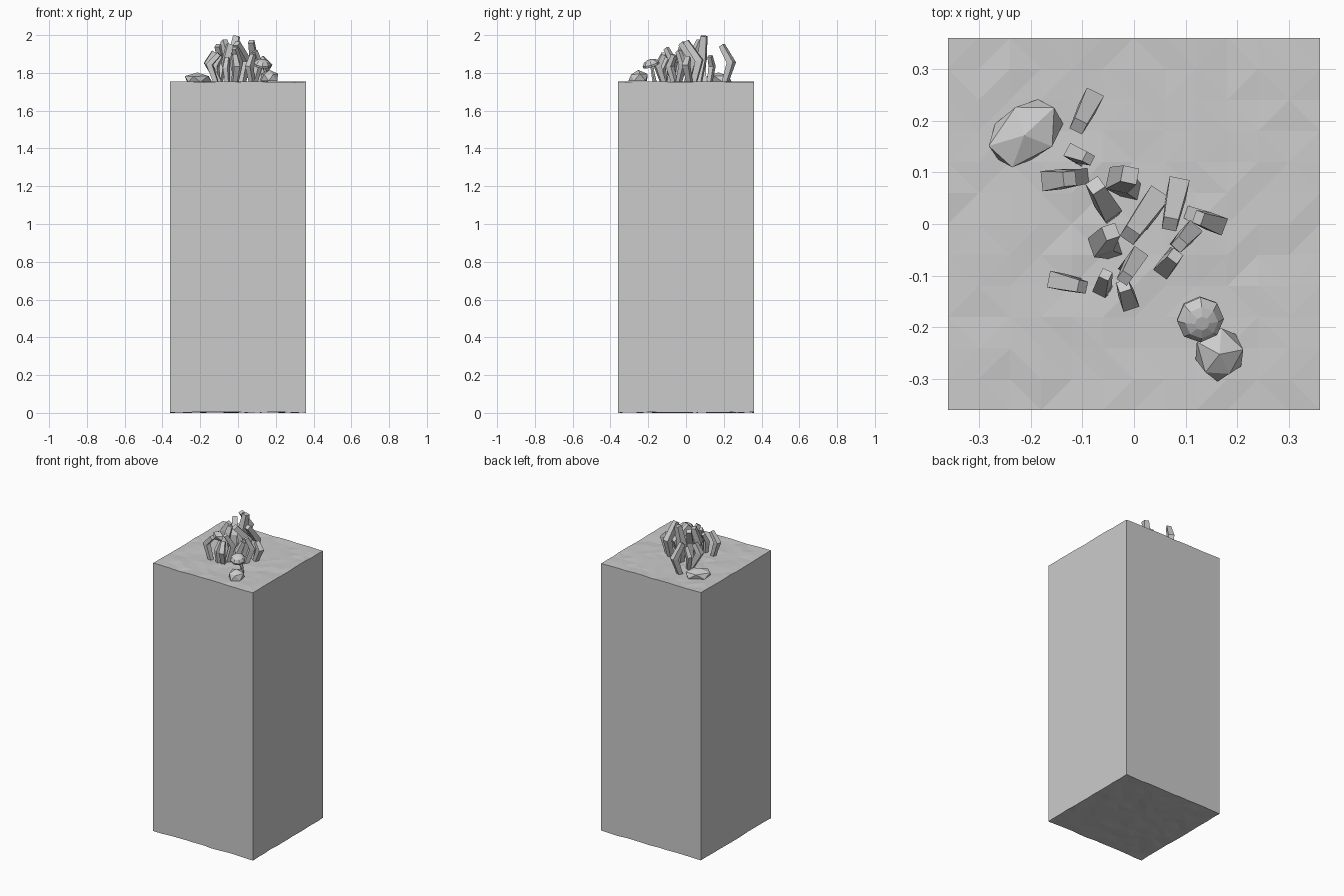
import bpy, bmesh, math, random
from mathutils import Vector, Matrix

random.seed(4)
if "Cube" in bpy.data.objects:
    bpy.data.objects.remove(bpy.data.objects["Cube"])

STONE = (0.6, 0.6, 0.6, 1)
GROUND = 1.755
HALF = 0.361

mat = bpy.data.materials.new("pale grey")
mat.use_nodes = True
mat.diffuse_color = STONE
mat.node_tree.nodes["Principled BSDF"].inputs["Base Color"].default_value = STONE


def finish(bm, name):
    bmesh.ops.recalc_face_normals(bm, faces=bm.faces)
    mesh = bpy.data.meshes.new(name)
    bm.to_mesh(mesh)
    bm.free()
    mesh.materials.append(mat)
    obj = bpy.data.objects.new(name, mesh)
    bpy.context.collection.objects.link(obj)
    return obj


def tube(name, points, widths, sides=4, depth=1.0, turn=0.0):
    """Faceted shaft through the points, square to its bend."""
    bm = bmesh.new()
    points = [Vector(p) for p in points]
    lean = points[1] - (points[0] + points[-1]) / 2
    yaw = math.atan2(lean.y, lean.x) + turn
    side = Vector((-math.sin(yaw), math.cos(yaw), 0))
    rings = []
    for i, (p, w) in enumerate(zip(points, widths)):
        along = (points[min(i + 1, len(points) - 1)] - points[max(i - 1, 0)]).normalized()
        u = (side - along * side.dot(along)).normalized()
        v = along.cross(u)
        ring = []
        for k in range(sides):
            a = math.tau * (k + 0.5) / sides
            ring.append(bm.verts.new(p + (u * math.cos(a) + v * math.sin(a) * depth) * w * 0.7))
        rings.append(ring)
    for low, high in zip(rings, rings[1:]):
        for k in range(sides):
            n = (k + 1) % sides
            bm.faces.new((low[k], low[n], high[n], high[k]))
    bm.faces.new(rings[0])
    bm.faces.new(rings[-1])
    return finish(bm, name)


def rock(name, centre, size, yaw, seed):
    """Hull of a few jittered points, cut off at the ground."""
    rng = random.Random(seed)
    bm = bmesh.new()
    bmesh.ops.create_icosphere(bm, subdivisions=1, radius=1)
    for v in bm.verts:
        v.co *= rng.uniform(0.85, 1.12)
        v.co.z = max(v.co.z, -0.25)
    bmesh.ops.transform(bm, verts=bm.verts, matrix=Matrix.Translation(centre)
                        @ Matrix.Rotation(yaw, 4, "Z") @ Matrix.Diagonal((*size, 1)))
    return finish(bm, name)


# Tall block with a gently uneven top and underside
bm = bmesh.new()
bmesh.ops.create_cube(bm, size=1)
bmesh.ops.scale(bm, vec=(2 * HALF, 2 * HALF, GROUND), verts=bm.verts)
bmesh.ops.translate(bm, vec=(0, 0, GROUND / 2), verts=bm.verts)
level = [e for e in bm.edges if abs(e.verts[0].co.z - e.verts[1].co.z) < 0.01]
bmesh.ops.subdivide_edges(bm, edges=level, cuts=11, use_grid_fill=True)
for v in bm.verts:
    bump = random.uniform(0, 0.005)
    v.co.z += -bump if v.co.z > 1 else bump
flat = [f for f in bm.faces if abs(f.normal.z) > 0.5]
bmesh.ops.triangulate(bm, faces=flat)
finish(bm, "ground_block")

# Bent crystal-like stalks: foot, elbow, tip (x, y, height above ground)
stalks = [
    ((-.100, .205), (-.083, .240, .10), (-.108, .190, .190), .034),
    ((-.105, .125), (-.118, .138, .08), (-.088, .127, .135), .026),
    ((-.100, .092), (-.160, .085, .10), (-.125, .088, .155), .036),
    ((-.050, .020), (-.050, .030, .12), (-.075, .075, .215), .036),
    ((-.005, .065), (-.030, .085, .12), (-.008, .095, .240), .040),
    ((.020, .010), (.040, .045, .11), (-.008, -.022, .200), .040),
    ((.080, .040), (.085, .070, .11), (.070, .000, .212), .036),
    ((.110, .020), (.160, .000, .09), (.125, .012, .125), .032),
    ((.075, -.060), (.060, -.085, .08), (.080, -.062, .140), .030),
    ((.085, -.040), (.110, -.015, .09), (.088, -.040, .160), .030),
    ((-.040, -.050), (-.065, -.040, .10), (-.045, -.015, .195), .036),
    ((-.015, -.085), (.005, -.065, .10), (-.018, -.105, .175), .030),
    ((-.020, -.120), (-.010, -.150, .08), (-.020, -.120, .140), .030),
    ((-.055, -.125), (-.062, -.125, .07), (-.055, -.098, .125), .026),
    ((-.115, -.115), (-.150, -.110, .09), (-.100, -.122, .145), .030),
]
for i, (foot, elbow, tip, width) in enumerate(stalks, 1):
    path = [(*foot, GROUND - 0.01),
            (elbow[0], elbow[1], GROUND + elbow[2]),
            (tip[0], tip[1], GROUND + tip[2])]
    tube(f"bent_stalk_{i}", path, (width * 0.8, width * 1.1, width * 0.8))

# Low rocks at opposite corners of the group
rock("wide_rock", (-.213, .172, GROUND + .008), (.088, .060, .044), 0.75, 2)
rock("small_rock", (.166, -.253, GROUND + .015), (.048, .056, .052), 0.2, 5)

# Tilted mushroom: slim stem and a faceted cap with a hollow underside
tube("mushroom_stem", [(.145, -.165, GROUND - .01), (.150, -.175, GROUND + .04),
                       (.132, -.183, GROUND + .095)], (.018, .014, .012), sides=6)
bm = bmesh.new()
profile = [(.012, .006), (.044, -.012), (.046, .000), (.032, .018), (.014, .024)]
rows = [[bm.verts.new((r * math.cos(math.tau * k / 8), r * math.sin(math.tau * k / 8), z))
         for k in range(8)] for r, z in profile]
for low, high in zip(rows, rows[1:]):
    for k in range(8):
        n = (k + 1) % 8
        bm.faces.new((low[k], low[n], high[n], high[k]))
bm.faces.new(rows[0])
bm.faces.new(rows[-1])
bmesh.ops.transform(bm, verts=bm.verts, matrix=Matrix.Translation((.129, -.186, GROUND + .092))
                    @ Matrix.Rotation(math.radians(18), 4, "X")
                    @ Matrix.Rotation(math.radians(8), 4, "Y"))
finish(bm, "mushroom_cap")
